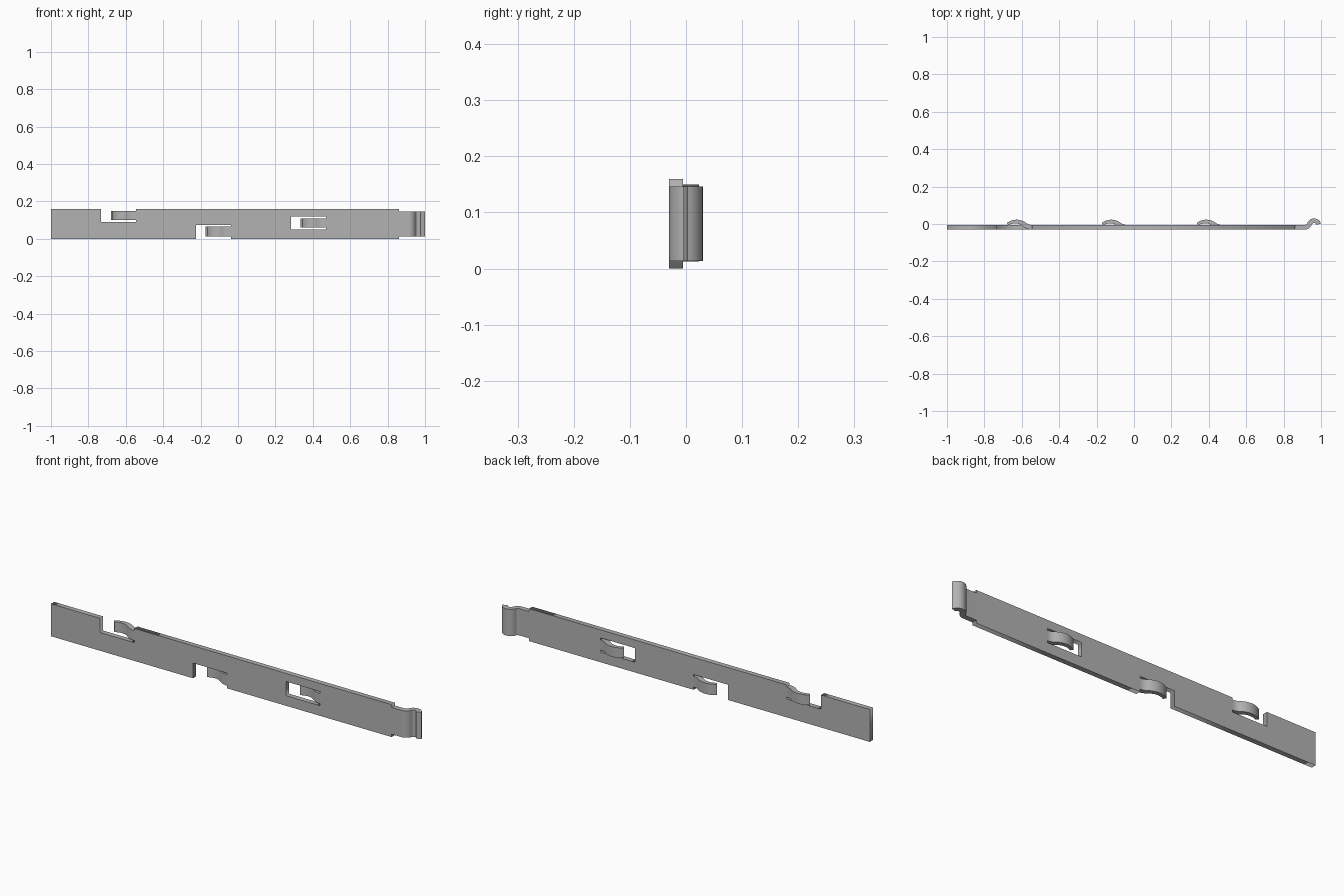
import bpy, bmesh
from math import sin, cos, radians

cube = bpy.data.objects.get("Cube")
if cube:
    bpy.data.objects.remove(cube)

HALF = 0.0125          # half of the sheet thickness
MID = -0.0175          # y of the middle of the flat sheet

steel = bpy.data.materials.new("plain_grey")
steel.use_nodes = True
GREY = (0.45, 0.45, 0.45, 1)
steel.diffuse_color = GREY
steel.node_tree.nodes["Principled BSDF"].inputs["Base Color"].default_value = GREY


def flat_sheet(name, outlines):
    """Sheet in the xz plane; outlines after the first are holes."""
    curve = bpy.data.curves.new(name, "CURVE")
    curve.dimensions = "2D"
    curve.fill_mode = "BOTH"
    curve.extrude = HALF
    for outline in outlines:
        spline = curve.splines.new("POLY")
        spline.points.add(len(outline) - 1)
        for point, (x, z) in zip(spline.points, outline):
            point.co = (x, z, 0, 1)
        spline.use_cyclic_u = True
    obj = bpy.data.objects.new(name, curve)
    bpy.context.collection.objects.link(obj)
    obj.rotation_euler.x = radians(90)
    obj.location.y = MID
    bpy.ops.object.select_all(action="DESELECT")
    obj.select_set(True)
    bpy.context.view_layer.objects.active = obj
    bpy.ops.object.convert(target="MESH")
    obj = bpy.context.object
    obj.data.materials.clear()
    obj.data.materials.append(steel)


def bent_strip(name, root, way, z0, z1, flat, bends, tip):
    """Strip leaving the sheet at x = root, bent along (radius, angle) arcs."""
    u, y, heading = 0.0, MID, 0.0
    path = [(u, y, heading, HALF)]
    if flat:
        u = flat
        path.append((u, y, heading, HALF))
    for i, (radius, angle) in enumerate(bends):
        steps = 14
        turn = 1 if angle > 0 else -1
        cu, cy = u - turn * radius * sin(heading), y + turn * radius * cos(heading)
        start = heading
        for k in range(1, steps + 1):
            heading = start + radians(angle) * k / steps
            u = cu + turn * radius * sin(heading)
            y = cy - turn * radius * cos(heading)
            t = k / steps if i == len(bends) - 1 else 0
            path.append((u, y, heading, HALF + (tip - HALF) * t))
    bm = bmesh.new()
    rings = []
    for u, y, h, low in path:
        ring = []
        for off, z in ((HALF, z0), (HALF, z1), (-low, z1), (-low, z0)):
            ring.append(bm.verts.new((root + way * (u - off * sin(h)), y + off * cos(h), z)))
        rings.append(ring)
    for a, b in zip(rings, rings[1:]):
        for j in range(4):
            n = (j + 1) % 4
            bm.faces.new((a[j], a[n], b[n], b[j]))
    bm.faces.new(rings[0])
    bm.faces.new(rings[-1])
    bmesh.ops.recalc_face_normals(bm, faces=bm.faces)
    mesh = bpy.data.meshes.new(name)
    bm.to_mesh(mesh)
    bm.free()
    obj = bpy.data.objects.new(name, mesh)
    bpy.context.collection.objects.link(obj)
    mesh.materials.append(steel)
    bpy.ops.object.select_all(action="DESELECT")
    obj.select_set(True)
    bpy.context.view_layer.objects.active = obj
    bpy.ops.object.shade_smooth_by_angle(angle=radians(30))


# Flat bar with an upper notch, a lower notch and a window
bar = [(-1, 0), (-0.225, 0), (-0.225, 0.075), (-0.038, 0.075), (-0.038, 0),
       (0.86, 0), (0.86, 0.16), (-0.545, 0.16), (-0.545, 0.09),
       (-0.733, 0.09), (-0.733, 0.16), (-1, 0.16)]
window = [(0.283, 0.05), (0.283, 0.12), (0.47, 0.12), (0.47, 0.05)]
flat_sheet("bar", [bar, window])

# Spring tongues curving out of the back of each opening
tongue_bends = [(0.065, 37.3), (0.072, -75.3)]
for name, root, z0, z1 in (("upper_tongue", -0.545, 0.10, 0.15),
                           ("lower_tongue", -0.038, 0.013, 0.067),
                           ("window_tongue", 0.47, 0.06, 0.11)):
    bent_strip(name, root, -1, z0, z1, 0, tongue_bends, 0.003)

# Narrower hooked end
bent_strip("end_hook", 0.86, 1, 0.014, 0.146, 0.053,
           [(0.027, 70), (0.026, -143)], HALF)
